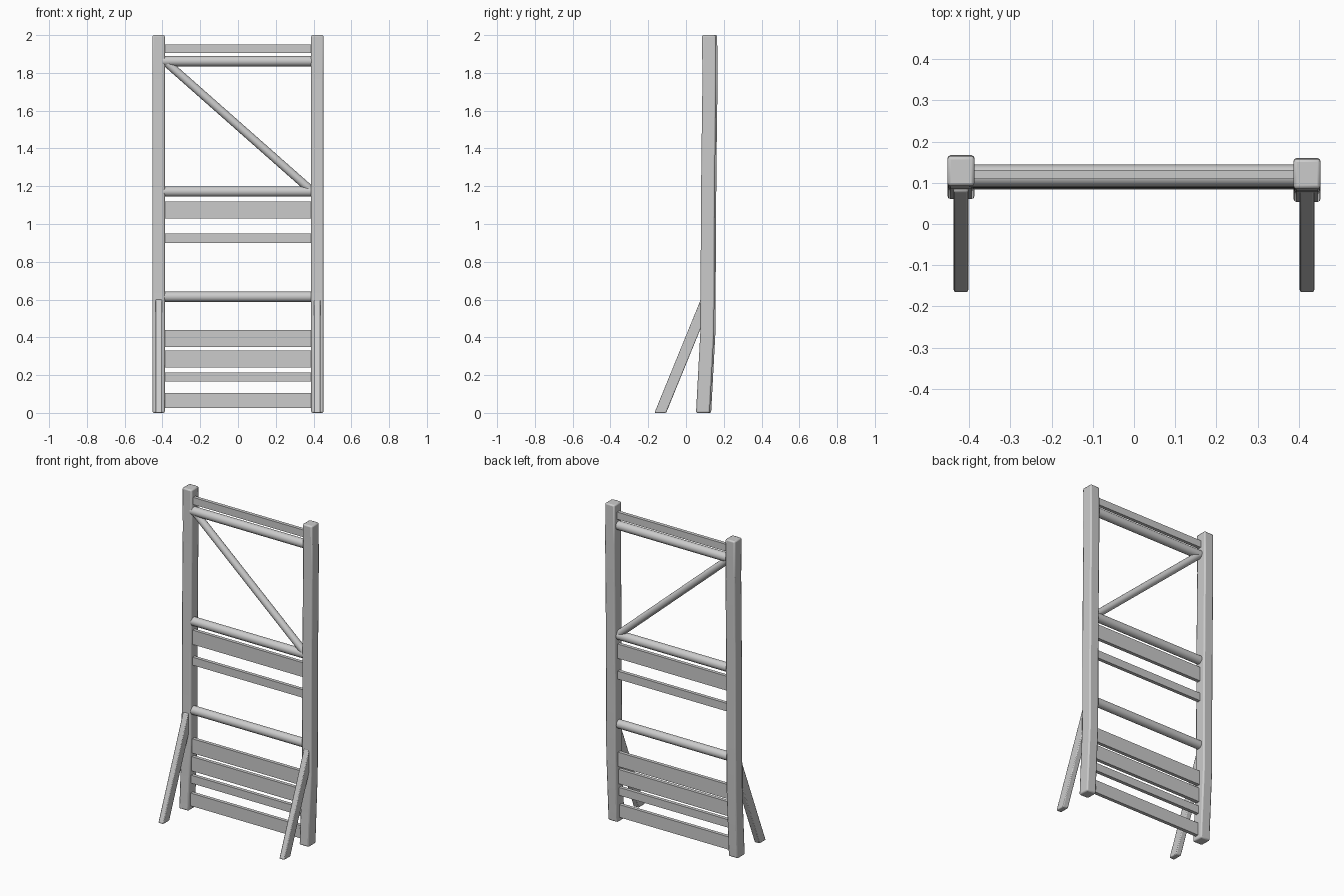
import bpy, bmesh, math
from mathutils import Vector

cube = bpy.data.objects.get("Cube")
if cube:
    bpy.data.objects.remove(cube, do_unlink=True)

grey = bpy.data.materials.new("weathered_grey")
grey.use_nodes = True
grey.diffuse_color = (0.6, 0.6, 0.6, 1)
grey.node_tree.nodes["Principled BSDF"].inputs["Base Color"].default_value = (0.6, 0.6, 0.6, 1)


def finish(name, bm, bevel=0.0):
    """Turn a bmesh into a named object with optional softened edges."""
    bmesh.ops.recalc_face_normals(bm, faces=bm.faces)
    mesh = bpy.data.meshes.new(name)
    bm.to_mesh(mesh)
    bm.free()
    mesh.materials.append(grey)
    obj = bpy.data.objects.new(name, mesh)
    bpy.context.collection.objects.link(obj)
    if bevel:
        mod = obj.modifiers.new("soft_edges", "BEVEL")
        mod.width = bevel
        mod.segments = 2
        mod.limit_method = "ANGLE"
        mod.angle_limit = math.radians(40)
    bpy.ops.object.select_all(action="DESELECT")
    obj.select_set(True)
    bpy.context.view_layer.objects.active = obj
    bpy.ops.object.shade_smooth_by_angle(angle=math.radians(35))
    return obj


def loft(name, rings, bevel=0.0):
    """Skin a closed tube through equal-length rings of points."""
    bm = bmesh.new()
    loops = [[bm.verts.new(p) for p in ring] for ring in rings]
    n = len(loops[0])
    for a, b in zip(loops, loops[1:]):
        for i in range(n):
            j = (i + 1) % n
            bm.faces.new((a[i], a[j], b[j], b[i]))
    bm.faces.new(loops[0][::-1])
    bm.faces.new(loops[-1])
    return finish(name, bm, bevel)


def rect(x0, x1, y0, y1, z):
    return [(x0, y0, z), (x1, y0, z), (x1, y1, z), (x0, y1, z)]


def pole(name, start, end, radius, sides=16):
    """Round bar between two points."""
    a, b = Vector(start), Vector(end)
    turn = (b - a).to_track_quat("Z", "Y")
    circle = [turn @ Vector((math.cos(t), math.sin(t), 0)) * radius
              for t in (2 * math.pi * i / sides for i in range(sides))]
    return loft(name, [[a + c for c in circle], [b + c for c in circle]])


# Posts: slightly bowed square timbers, front face y at each height
bow = [(0, 0.053), (0.43, 0.076), (0.85, 0.078), (1.3, 0.081), (1.75, 0.087), (2, 0.085)]
for side, x, shift in (("left", 0.42, 0), ("right", -0.42, 0.007)):
    loft(side + "_post", [rect(x - 0.033, x + 0.033, y + shift, y + shift + 0.073, z)
                          for z, y in bow], 0.008)

# Slanted props in front of the posts
for side, x in (("left", 0.42), ("right", -0.42)):
    loft(side + "_prop", [rect(x - 0.018, x + 0.018, -0.167, -0.105, 0),
                          rect(x - 0.018, x + 0.018, 0.078, 0.14, 0.6)], 0.005)

# Flat slats: bottom height, top height, middle depth
slats = [(0.025, 0.105, 0.095), (0.165, 0.215, 0.1), (0.24, 0.33, 0.105), (0.35, 0.44, 0.11),
         (0.90, 0.95, 0.114), (1.03, 1.12, 0.114), (1.905, 1.95, 0.12)]
for i, (z0, z1, y) in enumerate(slats):
    loft("slat_%d" % (i + 1), [rect(-0.4, 0.4, y - 0.011, y + 0.011, z) for z in (z0, z1)])

# Round rungs and the diagonal brace
for name, z, y in (("lower", 0.615, 0.112), ("middle", 1.172, 0.114), ("upper", 1.862, 0.117)):
    pole(name + "_rung", (-0.4, y, z), (0.4, y, z), 0.027)
pole("diagonal_brace", (-0.385, 0.117, 1.86), (0.385, 0.114, 1.18), 0.022)
